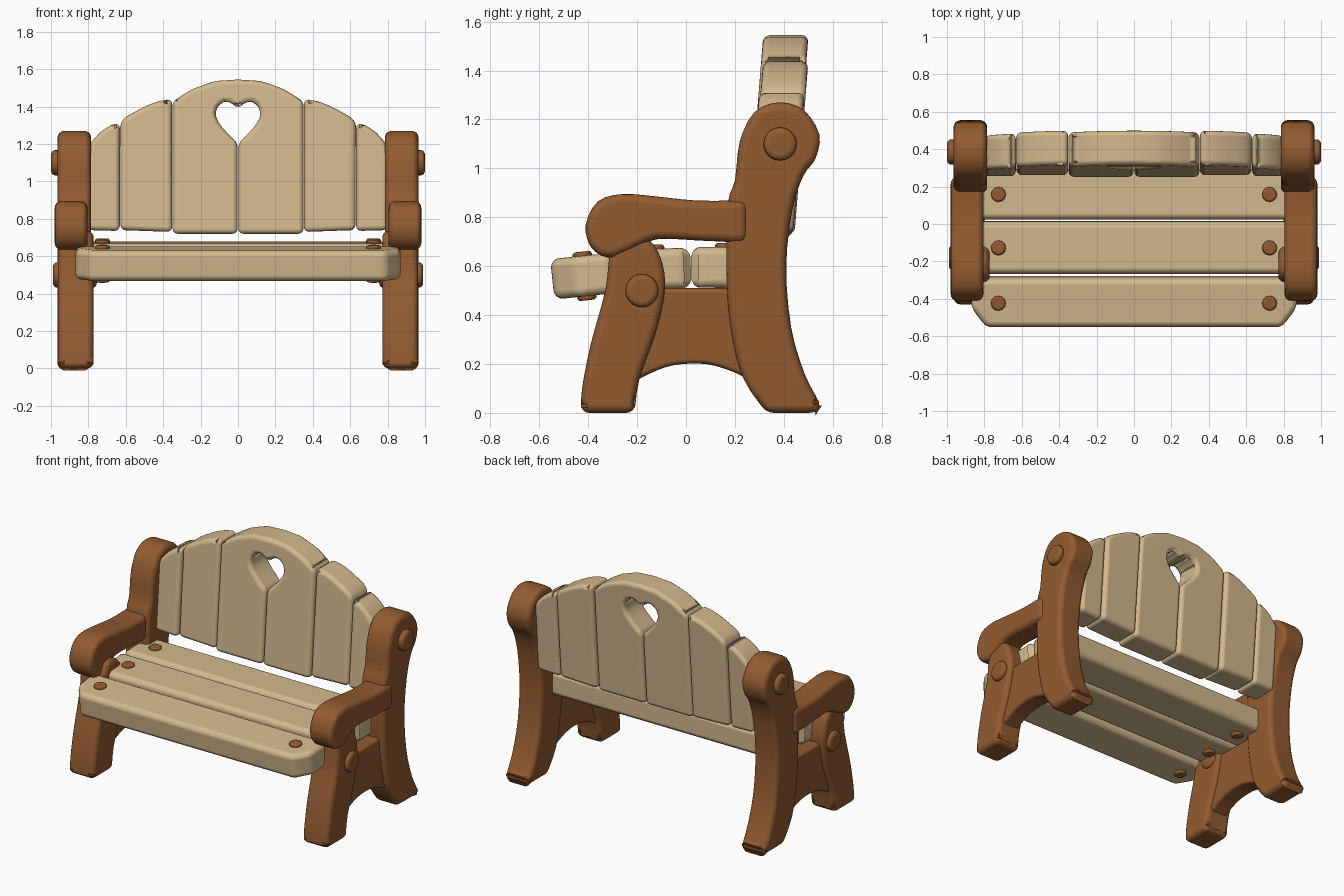
import bpy, bmesh, math
from mathutils import Matrix, Vector

cube = bpy.data.objects.get("Cube")
if cube:
    bpy.data.objects.remove(cube, do_unlink=True)


def material(name, color):
    mat = bpy.data.materials.new(name)
    mat.use_nodes = True
    mat.diffuse_color = color
    mat.node_tree.nodes["Principled BSDF"].inputs["Base Color"].default_value = color
    return mat


PALE = material("pale wood", (0.65, 0.48, 0.27, 1))
BROWN = material("brown wood", (0.29, 0.105, 0.03, 1))


def curve(pts, steps=3):
    """Smooth open path through the points."""
    out = []
    for i in range(len(pts) - 1):
        p0, p1, p2, p3 = (Vector(pts[max(0, min(j, len(pts) - 1))]) for j in range(i - 1, i + 3))
        for s in range(steps):
            t = s / steps
            v = 0.5 * (2 * p1 + (p2 - p0) * t + (2 * p0 - 5 * p1 + 4 * p2 - p3) * t ** 2
                       + (3 * p1 - p0 - 3 * p2 + p3) * t ** 3)
            out.append((v.x, v.y))
    return out + [tuple(pts[-1])]


def flip(pts):
    return [(-x, z) for x, z in pts]


def slab(name, pts, axis, lo, hi, mat, bevel, transform=None):
    """Extrude a closed profile along an axis and round its edges."""
    place = {"X": lambda p, t: (t, p[0], p[1]),
             "Y": lambda p, t: (p[0], t, p[1]),
             "Z": lambda p, t: (p[0], p[1], t)}[axis]
    bm = bmesh.new()
    face = bm.faces.new([bm.verts.new(place(p, lo)) for p in pts])
    ext = bmesh.ops.extrude_face_region(bm, geom=[face])
    move = Vector(place((0, 0), hi - lo))
    bmesh.ops.translate(bm, vec=move, verts=[g for g in ext["geom"] if isinstance(g, bmesh.types.BMVert)])
    bmesh.ops.recalc_face_normals(bm, faces=bm.faces)
    if transform:
        bm.transform(transform)
    for f in bm.faces:
        f.smooth = True
    mesh = bpy.data.meshes.new(name)
    bm.to_mesh(mesh)
    bm.free()
    mesh.materials.append(mat)
    obj = bpy.data.objects.new(name, mesh)
    bpy.context.collection.objects.link(obj)
    mod = obj.modifiers.new("rounded edges", "BEVEL")
    mod.width = bevel
    mod.segments = 4
    mod.limit_method = "ANGLE"
    mod.angle_limit = math.radians(32)
    mod.use_clamp_overlap = False
    mod.harden_normals = True
    return obj


def disc(u, v, r, n=20):
    return [(u + r * math.cos(math.tau * i / n), v + r * math.sin(math.tau * i / n)) for i in range(n)]


# Side frame profiles (y, z)
post = curve([(0.33, 0), (0.23, 0.15), (0.18, 0.37), (0.165, 0.6), (0.172, 0.86), (0.2, 0.95),
              (0.22, 1.11), (0.28, 1.23), (0.38, 1.27), (0.48, 1.24), (0.545, 1.14),
              (0.53, 1.04), (0.48, 0.97), (0.435, 0.83), (0.41, 0.6), (0.43, 0.35),
              (0.485, 0.16), (0.545, 0.04), (0.535, 0)])
arm = curve([(0.25, 0.87), (0.05, 0.868), (-0.12, 0.885), (-0.26, 0.895), (-0.36, 0.865),
             (-0.41, 0.77), (-0.39, 0.68), (-0.32, 0.635), (-0.23, 0.665), (-0.12, 0.71),
             (0.05, 0.705), (0.25, 0.695)])
leg = curve([(-0.43, 0), (-0.425, 0.1), (-0.39, 0.28), (-0.33, 0.5), (-0.31, 0.65), (-0.26, 0.73),
             (-0.17, 0.72), (-0.11, 0.65), (-0.085, 0.52), (-0.12, 0.34), (-0.19, 0.14), (-0.21, 0)])
panel = curve([(-0.24, 0.11), (-0.15, 0.16), (-0.05, 0.195), (0.08, 0.2), (0.2, 0.165), (0.3, 0.11)])
panel += [(0.3, 0.51), (-0.2, 0.51)]

for side, word in ((-1, "right"), (1, "left")):
    def part(name, pts, a, b, bevel):
        slab(f"{word}_{name}", pts, "X", side * a, side * b, BROWN, bevel)

    part("rear_post", post, 0.785, 0.965, 0.035)
    part("armrest", arm, 0.805, 0.98, 0.035)
    part("front_leg", leg, 0.772, 0.963, 0.035)
    part("lower_panel", panel, 0.8, 0.93, 0.02)
    part("upper_bolt", disc(0.385, 1.1, 0.068), 0.9, 1.0, 0.025)
    part("lower_bolt", disc(-0.18, 0.5, 0.068), 0.755, 0.99, 0.025)

# Seat planks with screw heads above and below
for name, y, z, width, tilt in (("front", -0.415, 0.56, 0.265, 6),
                                ("middle", -0.125, 0.588, 0.28, 2),
                                ("rear", 0.158, 0.595, 0.27, 0)):
    w, cut = width / 2, 0.08 if name == "front" else 0.02
    m = Matrix.Translation((0, y, z)) @ Matrix.Rotation(math.radians(tilt), 4, "X")
    right_end = [(0.87 - cut, -w), (0.87, -w + 1.3 * cut), (0.87, w - 0.02), (0.85, w)]
    outline = right_end + flip(right_end[::-1])
    slab(f"{name}_seat_plank", outline, "Z", -0.083, 0.083, PALE, 0.035, m)
    for x, word in ((-0.725, "right"), (0.725, "left")):
        slab(f"{name}_{word}_screw", disc(x, 0, 0.04, 12), "Z", -0.1, 0.1, BROWN, 0.014, m)

# Backrest planks, leaning backwards
BASE = 0.72
lean = Matrix.Identity(4)
lean[1][2] = 0.08
lean[1][3] = -0.08 * BASE


def back_plank(name, pts, shift=0.0):
    slab(name, pts, "Y", 0.25 + shift, 0.435 + shift, PALE, 0.028, lean)


# Centre plank: a heart opening joined to a narrow split below it
half = [(0.002, BASE), (0.35, BASE), (0.35, 1.425)]
half += curve([(0.33, 1.44), (0.24, 1.495), (0.12, 1.537)], 2)
heart = curve([(0.002, 1.205), (0.06, 1.262), (0.106, 1.32), (0.118, 1.37), (0.095, 1.417),
               (0.05, 1.425), (0.012, 1.4)], 2)
back_plank("centre_back_plank", half + [(0, 1.545)] + flip(half[::-1])
           + flip(heart) + [(0, 1.388)] + heart[::-1])

inner = [(0.352, 0.73), (0.628, 0.74), (0.63, 1.315)]
inner += curve([(0.6, 1.345), (0.5, 1.4), (0.42, 1.43), (0.352, 1.44)], 2)
outer = [(0.632, 0.735), (0.8, 0.74), (0.8, 1.18)]
outer += curve([(0.785, 1.21), (0.74, 1.26), (0.68, 1.3), (0.632, 1.312)], 2)
for word, shape in (("left", lambda p: p), ("right", flip)):
    back_plank(f"{word}_inner_back_plank", shape(inner), 0.008)
    back_plank(f"{word}_outer_back_plank", shape(outer), 0.002)
